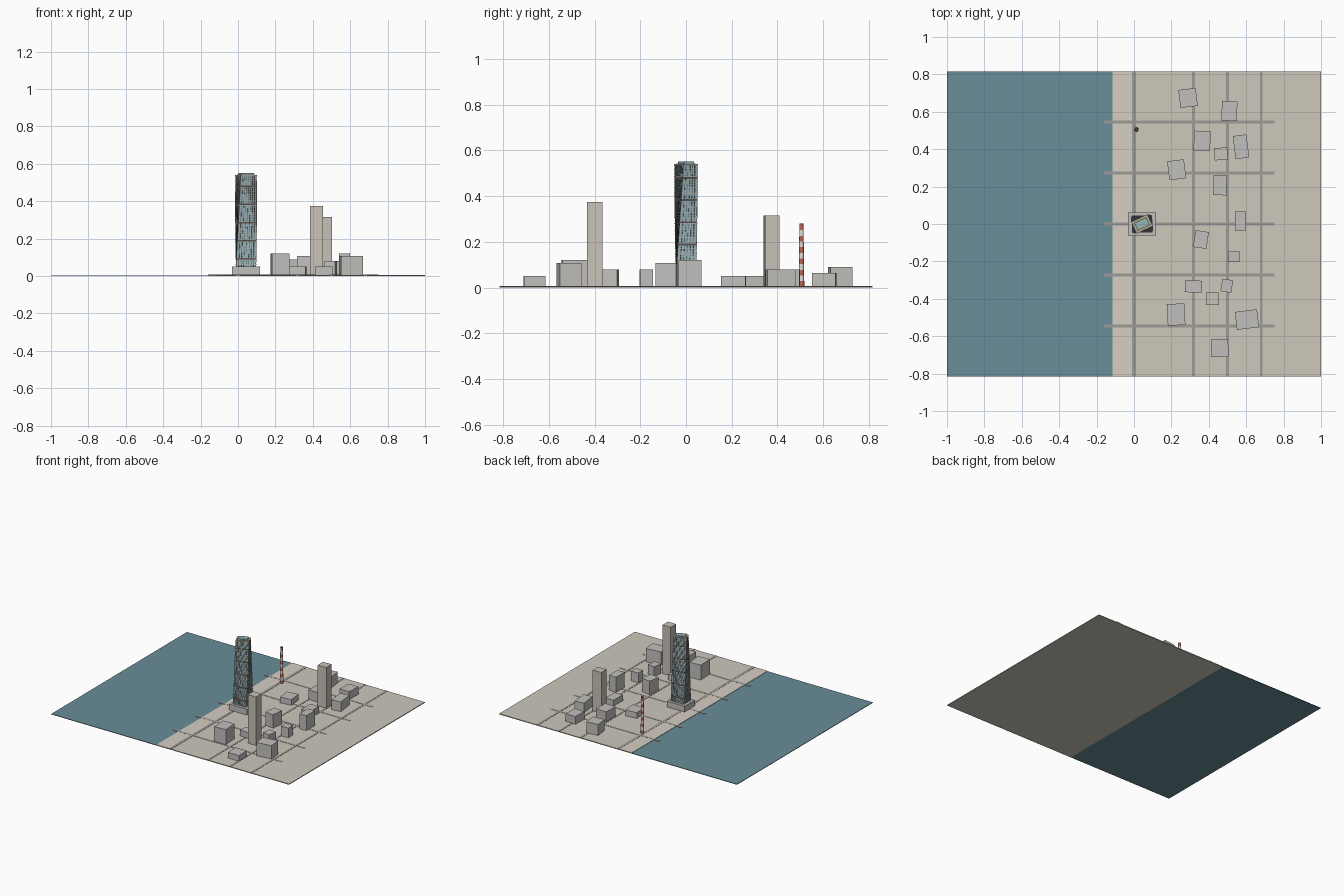
import bpy, bmesh, math
from mathutils import Vector, Matrix

if "Cube" in bpy.data.objects:
    bpy.data.objects.remove(bpy.data.objects["Cube"])


def material(name, r, g, b):
    m = bpy.data.materials.new(name)
    m.diffuse_color = (r, g, b, 1)
    m.use_nodes = True
    m.node_tree.nodes["Principled BSDF"].inputs["Base Color"].default_value = m.diffuse_color
    return m


WATER = material("water", 0.14, 0.27, 0.32)
LAND = material("land", 0.62, 0.58, 0.50)
PAVING = material("paving", 0.68, 0.62, 0.55)
ROAD = material("road", 0.34, 0.33, 0.31)
BLOCK = material("block", 0.54, 0.53, 0.51)
HIGHRISE = material("highrise", 0.58, 0.54, 0.48)
GLASS = material("glass", 0.30, 0.46, 0.50)
SLAB = material("slab", 0.42, 0.43, 0.42)
DARK = material("dark_band", 0.09, 0.09, 0.08)
GOLD = material("crown_trim", 0.45, 0.36, 0.14)
RED = material("red", 0.50, 0.13, 0.09)
WHITE = material("white", 0.75, 0.72, 0.68)


def finish(bm, name, mat):
    bmesh.ops.recalc_face_normals(bm, faces=bm.faces)
    me = bpy.data.meshes.new(name)
    bm.to_mesh(me)
    bm.free()
    me.materials.append(mat)
    ob = bpy.data.objects.new(name, me)
    bpy.context.collection.objects.link(ob)
    return ob


def add_box(bm, x, y, z0, z1, w, d, deg=0):
    m = (Matrix.Translation((x, y, (z0 + z1) / 2)) @ Matrix.Rotation(math.radians(deg), 4, 'Z')
         @ Matrix.Diagonal((w, d, z1 - z0, 1)))
    bmesh.ops.create_cube(bm, size=1, matrix=m)


def box(name, mat, *dims):
    bm = bmesh.new()
    add_box(bm, *dims)
    return finish(bm, name, mat)


def add_loft(bm, rings):
    rows = [[bm.verts.new(p) for p in r] for r in rings]
    n = len(rows[0])
    for a, b in zip(rows, rows[1:]):
        for i in range(n):
            bm.faces.new((a[i], a[(i + 1) % n], b[(i + 1) % n], b[i]))
    bm.faces.new(rows[0][::-1])
    bm.faces.new(rows[-1])


# Ground: water, land and waterfront strip
HALF = 0.815
LAND_Z = 0.006
box("water", WATER, -0.5575, 0, 0, 0.004, 0.885, 2 * HALF)
box("land", LAND, 0.4425, 0, 0, LAND_Z, 1.115, 2 * HALF)
box("promenade", PAVING, -0.0625, 0, 0.004, LAND_Z + 0.0006, 0.105, 2 * HALF)

# Road grid
for i, (x, w) in enumerate([(0, 0.02), (0.318, 0.015), (0.5, 0.015), (0.68, 0.015)]):
    box(f"avenue_{i}", ROAD, x, 0, 0.004, LAND_Z + 0.0015, w, 2 * HALF)
for i in range(-2, 3):
    box(f"street_{i + 2}", ROAD, 0.295, 0.273 * i, 0.004, LAND_Z + 0.0012, 0.91, 0.015)

# City blocks: x, y, outer width, outer depth, height, turn in degrees
BLOCKS = [
    (0.289, 0.674, 0.104, 0.107, 0.09, 7), (0.510, 0.604, 0.086, 0.107, 0.065, -2),
    (0.364, 0.444, 0.092, 0.110, 0.08, -2), (0.572, 0.413, 0.088, 0.132, 0.08, 7),
    (0.465, 0.375, 0.075, 0.070, 0.315, 4), (0.228, 0.290, 0.102, 0.112, 0.05, 7),
    (0.460, 0.208, 0.075, 0.110, 0.05, -2), (0.570, 0.016, 0.060, 0.102, 0.12, 0),
    (0.358, -0.083, 0.084, 0.100, 0.108, -8), (0.534, -0.174, 0.063, 0.060, 0.08, 3),
    (0.318, -0.334, 0.094, 0.072, 0.05, -4), (0.496, -0.330, 0.068, 0.076, 0.08, -9),
    (0.420, -0.399, 0.068, 0.066, 0.375, 0), (0.225, -0.484, 0.100, 0.120, 0.12, 3),
    (0.604, -0.511, 0.130, 0.110, 0.107, 7), (0.458, -0.663, 0.094, 0.096, 0.05, 1),
]
for i, (x, y, w, d, h, deg) in enumerate(BLOCKS):
    c, s = math.cos(math.radians(deg)), abs(math.sin(math.radians(deg)))
    k = c * c - s * s
    box(f"city_block_{i}", HIGHRISE if h > 0.2 else BLOCK, x, y, 0.004, h,
        (w * c - d * s) / k, (d * c - w * s) / k, deg)

# Twisting, tapering tower
TX, TY, Z0, Z1, TWIST, FLOORS = 0.043, 0.0, 0.05, 0.535, 25, 40


def plan(t):
    return 0.110 - 0.014 * t, 0.090 - 0.020 * t, TWIST * t


def at(t, u, v, inset=0.0):
    w, d, deg = plan(t)
    p = Vector((u * (w / 2 - inset), v * (d / 2 - inset), Z0 + (Z1 - Z0) * t))
    return Matrix.Translation((TX, TY, 0)) @ Matrix.Rotation(math.radians(deg), 4, 'Z') @ p


box("podium", BLOCK, TX, TY, 0.004, Z0, 0.15, 0.125)

bm = bmesh.new()
CORNERS = [(-1, -1), (1, -1), (1, 1), (-1, 1)]
add_loft(bm, [[at(i / FLOORS, u, v, 0.003) for u, v in CORNERS] for i in range(FLOORS + 1)])
finish(bm, "tower_glass", GLASS)

# Floor slabs, with darker plant floors at intervals
slabs, plant = bmesh.new(), bmesh.new()
for i in range(FLOORS + 1):
    t = i / FLOORS
    w, d, deg = plan(t)
    z = Z0 + (Z1 - Z0) * t
    add_box(slabs, TX, TY, z - 0.0015, z + 0.0015, w, d, deg)
    if i % 8 == 3:
        add_box(plant, TX, TY, z + 0.0015, z + 0.010, w - 0.003, d - 0.003, deg)
finish(slabs, "floor_slabs", SLAB)
finish(plant, "plant_floors", DARK)

# Mullions and corner posts that follow the twist
mullions, posts = bmesh.new(), bmesh.new()
for side in (-1, 1):
    for count, swap in ((8, False), (6, True)):
        for j in range(1, count):
            f, h = -1 + 2 * j / count, 0.014
            rings = []
            for i in range(0, FLOORS + 1, 2):
                quad = [(f - h, 0.004), (f + h, 0.004), (f + h, 0.001), (f - h, 0.001)]
                rings.append([at(i / FLOORS, side, a, n) if swap else at(i / FLOORS, a, side, n)
                              for a, n in quad])
            add_loft(mullions, rings)
for u, v in CORNERS:
    add_loft(posts, [[at(i / FLOORS, u * a, v * b, 0.001)
                      for a, b in ((0.94, 0.94), (1, 0.94), (1, 1), (0.94, 1))]
                     for i in range(0, FLOORS + 1, 2)])
finish(mullions, "mullions", DARK)
finish(posts, "corner_posts", SLAB)

# Crown: roof slab, trim and plant room
w, d, deg = plan(1)
box("roof_slab", SLAB, TX, TY, Z1, 0.540, w, d, deg)
box("crown_trim", GOLD, TX, TY, 0.540, 0.543, 0.080, 0.056, deg)
box("roof_plant_room", GLASS, TX, TY, 0.543, 0.552, 0.070, 0.045, deg)

# Striped chimney
CX, CY, TOP, BANDS = 0.013, 0.505, 0.28, 11
red, white = bmesh.new(), bmesh.new()


def add_drum(bm, z0, z1, r0, r1):
    bmesh.ops.create_cone(bm, cap_ends=True, segments=16, radius1=r0, radius2=r1, depth=z1 - z0,
                          matrix=Matrix.Translation((CX, CY, (z0 + z1) / 2)))


for i in range(BANDS):
    z = [0.004 + (TOP - 0.008) * k / BANDS for k in (i, i + 1)]
    r = [0.0125 - 0.0035 * k / BANDS for k in (i, i + 1)]
    add_drum(red if i % 2 == 0 else white, z[0], z[1], r[0], r[1])
chimney = [finish(red, "chimney_red_bands", RED), finish(white, "chimney_white_bands", WHITE)]
rim = bmesh.new()
add_drum(rim, TOP - 0.004, TOP, 0.0095, 0.0095)
chimney.append(finish(rim, "chimney_rim", DARK))
for ob in chimney:
    bpy.context.view_layer.objects.active = ob
    bpy.ops.object.select_all(action='DESELECT')
    ob.select_set(True)
    bpy.ops.object.shade_smooth_by_angle(angle=math.radians(40))
